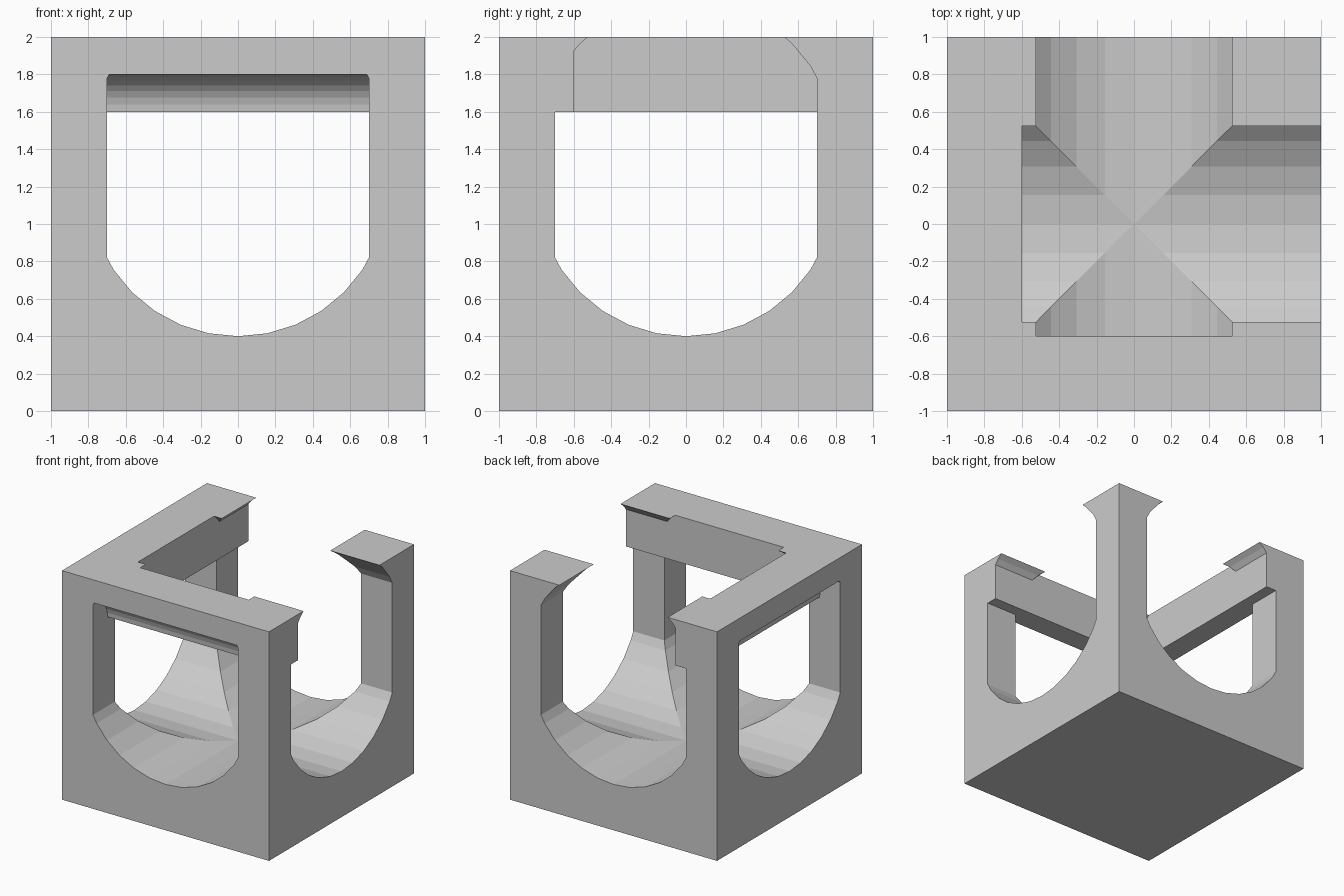
import bpy, bmesh
from math import sin, cos, pi
from mathutils import Matrix

if "Cube" in bpy.data.objects:
    bpy.data.objects.remove(bpy.data.objects["Cube"])


def extrude(name, profile, half, turn=False):
    """Extrude an (x, z) profile along y; turn swaps x and y."""
    bm = bmesh.new()
    face = bm.faces.new([bm.verts.new((x, -half, z)) for x, z in profile])
    new = bmesh.ops.extrude_face_region(bm, geom=[face])["geom"]
    bmesh.ops.translate(bm, vec=(0, 2 * half, 0),
                        verts=[v for v in new if isinstance(v, bmesh.types.BMVert)])
    if turn:
        bmesh.ops.transform(bm, matrix=Matrix(((0, 1, 0, 0), (1, 0, 0, 0),
                                               (0, 0, 1, 0), (0, 0, 0, 1))), verts=bm.verts)
    bmesh.ops.recalc_face_normals(bm, faces=bm.faces)
    mesh = bpy.data.meshes.new(name)
    bm.to_mesh(mesh)
    bm.free()
    obj = bpy.data.objects.new(name, mesh)
    bpy.context.collection.objects.link(obj)
    return obj


def combine(obj, other, operation):
    """Apply a boolean and discard the helper."""
    mod = obj.modifiers.new("cut", "BOOLEAN")
    mod.operation, mod.solver, mod.object = operation, "EXACT", other
    bpy.context.view_layer.objects.active = obj
    bpy.ops.object.modifier_apply(modifier=mod.name)
    bpy.data.objects.remove(other)


def rect(x0, x1, z0, z1):
    return [(x0, z0), (x1, z0), (x1, z1), (x0, z1)]


# Channel profile: two 32-sided arcs with the sides clipped flat
R, step = 0.8, 2 * pi / 32
x5, c5, x6, c6 = R * sin(5 * step), R * cos(5 * step), R * sin(6 * step), R * cos(6 * step)
clip = c5 + (0.7 - x5) / (x6 - x5) * (c6 - c5)
arc = [(-0.7, clip)] + [(R * sin(k * step), R * cos(k * step)) for k in range(-5, 6)] + [(0.7, clip)]
channel = [(x, 1.2 - c) for x, c in arc] + [(x, 1.4 + c) for x, c in reversed(arc)]

# Bars closing the front and left channels, hollowed by a quarter-round groove
bars = extrude("bars", rect(-1.5, -0.6, 1.6, 2.5), 1.6)
combine(bars, extrude("front_bar", rect(-1.5, -0.6, 1.6, 2.5), 1.7, True), "UNION")
groove = [(-1 + 0.2 * sin(k * step), 1.6 + 0.2 * cos(k * step)) for k in range(32)]
for turn in (False, True):
    combine(bars, extrude("groove", groove, 2, turn), "DIFFERENCE")

# Crossing channels, leaving the bars in place
hollow = extrude("hollow", channel, 1.2)
combine(hollow, extrude("cross_channel", channel, 1.25, True), "UNION")
combine(hollow, bars, "DIFFERENCE")

# Block with the channels removed
block = extrude("channel_block", rect(-1, 1, 0, 2), 1)
combine(block, hollow, "DIFFERENCE")
